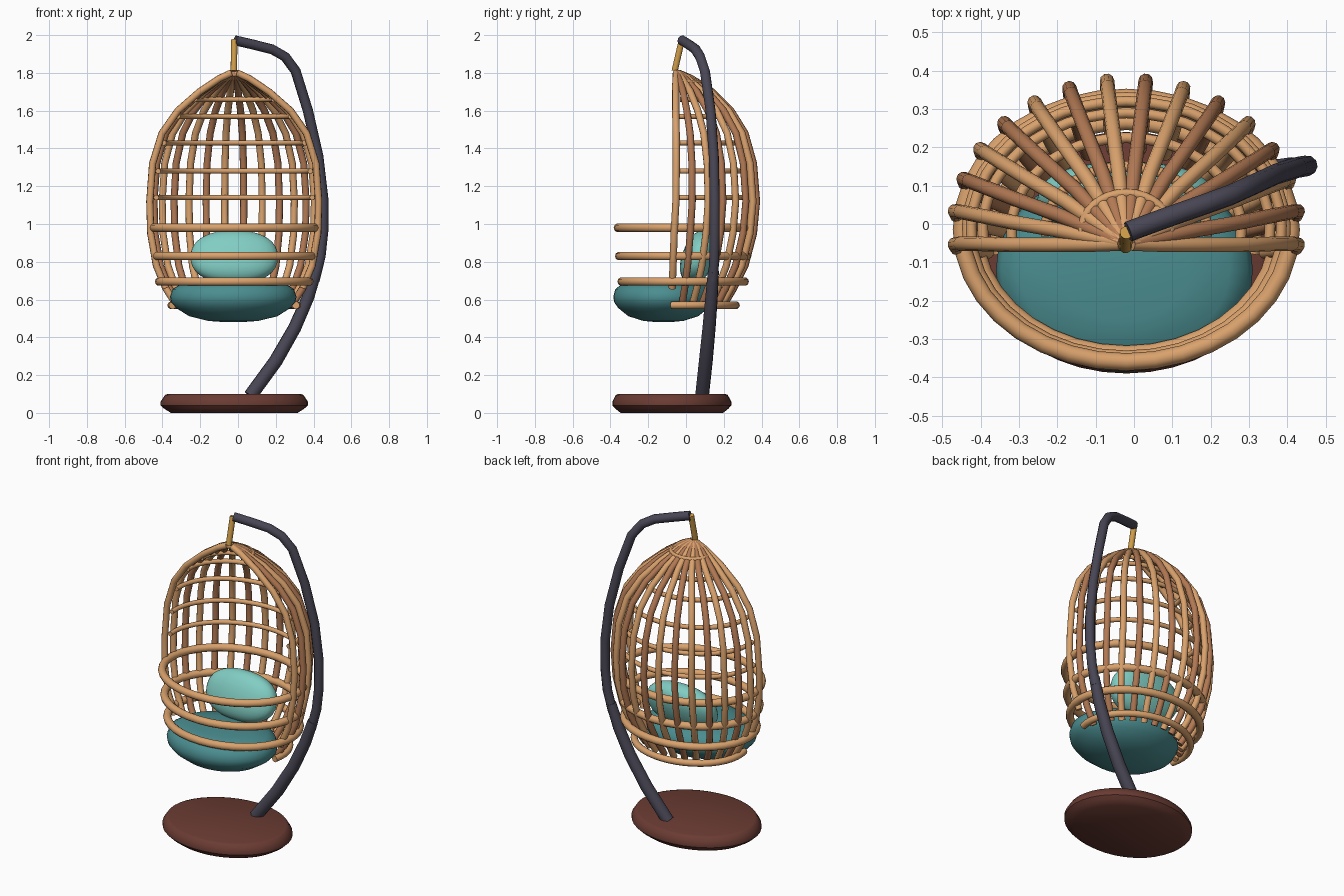
import bpy, bmesh
from math import sin, cos, pi, radians, copysign

if "Cube" in bpy.data.objects:
    bpy.data.objects.remove(bpy.data.objects["Cube"])

CX = -0.02  # the cage hangs slightly off centre


def material(name, r, g, b):
    m = bpy.data.materials.new(name)
    color = [(c / 255) ** 2.2 for c in (r, g, b)] + [1]
    m.use_nodes = True
    m.diffuse_color = color
    m.node_tree.nodes["Principled BSDF"].inputs["Base Color"].default_value = color
    return m


light_cane = material("light cane", 216, 160, 108)
dark_cane = material("dark cane", 176, 120, 84)
slate = material("slate metal", 74, 72, 85)
brass = material("brass", 205, 155, 75)
teal = material("teal fabric", 76, 140, 143)
aqua = material("aqua fabric", 128, 204, 194)
walnut = material("dark walnut", 106, 62, 54)


def finish(ob, mat):
    ob.data.materials.clear()
    ob.data.materials.append(mat)
    bpy.ops.object.select_all(action='DESELECT')
    ob.select_set(True)
    bpy.context.view_layer.objects.active = ob
    if ob.type == 'CURVE':
        bpy.ops.object.convert(target='MESH')
    bpy.ops.object.shade_smooth_by_angle(angle=radians(40))
    return bpy.context.object


def tubes(name, paths, radius, mat, closed=False, scales=None):
    """Round tubes along one or more paths, as one object."""
    cu = bpy.data.curves.new(name, 'CURVE')
    cu.dimensions = '3D'
    cu.bevel_depth = radius
    cu.bevel_resolution = 3
    cu.use_fill_caps = True
    for path in paths:
        s = cu.splines.new('POLY')
        s.points.add(len(path) - 1)
        s.use_cyclic_u = closed
        for i, (p, co) in enumerate(zip(s.points, path)):
            p.co = (*co, 1)
            p.radius = scales[i] if scales else 1
    ob = bpy.data.objects.new(name, cu)
    bpy.context.collection.objects.link(ob)
    return finish(ob, mat)


def lathe(name, profile, center, rx, ry, mat, seg=40):
    """Elliptical solid from (radius factor, z) points, bottom to top."""
    bm = bmesh.new()
    rows = []
    for f, z in profile:
        rows.append([bm.verts.new((center[0] + rx * f * cos(2 * pi * i / seg),
                                   center[1] + ry * f * sin(2 * pi * i / seg), z))
                     for i in range(seg)])
    for low, high in zip(rows, rows[1:]):
        for i in range(seg):
            j = (i + 1) % seg
            bm.faces.new((low[i], low[j], high[j], high[i]))
    bm.faces.new(rows[0][::-1])
    bm.faces.new(rows[-1])
    me = bpy.data.meshes.new(name)
    bm.to_mesh(me)
    bm.free()
    ob = bpy.data.objects.new(name, me)
    bpy.context.collection.objects.link(ob)
    return finish(ob, mat)


def arc(z, a, b, start, end, n, cy=-0.015):
    return [(CX + a * cos(t), cy + b * sin(t), z)
            for t in (radians(start + (end - start) * i / n) for i in range(n + 1))]


# Round base
lathe("base", [(0.86, 0), (0.95, 0.022), (1, 0.04), (1, 0.06), (0.94, 0.095), (0.9, 0.1)],
      (CX, -0.075), 0.39, 0.315, walnut)

# Bent stand in two tubes
tubes("lower_pole", [[(0.065, 0.085, 0.09), (0.2, 0.105, 0.275), (0.3, 0.122, 0.45),
                      (0.37, 0.135, 0.61), (0.415, 0.145, 0.75)]],
      0.037, slate, scales=[1, 1, 0.95, 0.9, 0.8])
tubes("upper_pole", [[(0.405, 0.143, 0.7), (0.437, 0.15, 0.83), (0.452, 0.152, 0.97),
                      (0.452, 0.152, 1.13), (0.425, 0.147, 1.36), (0.37, 0.13, 1.6),
                      (0.305, 0.1, 1.81), (0.25, 0.075, 1.885), (0.18, 0.05, 1.925),
                      (0.08, 0.015, 1.95), (-0.015, -0.02, 1.972)]], 0.027, slate)

# Hanger link
tubes("hanger_link", [[(-0.02, -0.022, 1.975), (-0.022, -0.06, 1.81)]], 0.017, brass)

# Vertical ribs: height, half width, back y, centre y
rib_profile = [
    (1.80, 0.015, -0.04, -0.05), (1.77, 0.08, 0.03, -0.045), (1.70, 0.185, 0.14, -0.035),
    (1.60, 0.30, 0.24, -0.025), (1.48, 0.385, 0.315, -0.015), (1.32, 0.435, 0.36, -0.01),
    (1.12, 0.45, 0.376, -0.01), (0.95, 0.445, 0.36, -0.02), (0.78, 0.415, 0.315, -0.03),
    (0.66, 0.365, 0.255, -0.04), (0.56, 0.30, 0.195, -0.05)]
RIBS = 16
light_ribs, dark_ribs = [], []
for k in range(RIBS):
    t = pi / 2 + (7.5 - k) * pi / 14
    edge = k in (0, RIBS - 1)
    path = [(CX + a * cos(t), c + (back - c) * sin(t), z) for z, a, back, c in rib_profile]
    if edge:
        path.pop()
    (light_ribs if edge or k % 2 else dark_ribs).append(path)
tubes("light_ribs", light_ribs, 0.019, light_cane)
tubes("dark_ribs", dark_ribs, 0.019, dark_cane)

# Full hoops around the seat
for name, z, a, b in (("upper_hoop", 0.98, 0.43, 0.345), ("middle_hoop", 0.83, 0.415, 0.338),
                      ("lower_hoop", 0.695, 0.397, 0.325)):
    tubes(name, [arc(z, a, b, 0, 360, 36)[:-1]], 0.023, light_cane, closed=True)

# Half hoops across the back
tubes("bottom_half_hoop", [arc(0.57, 0.335, 0.28, -13, 193, 24)], 0.02, light_cane)
tubes("back_hoops", [arc(z, a, b, -6, 186, 24) for z, a, b in (
    (1.14, 0.415, 0.345), (1.28, 0.405, 0.335), (1.43, 0.375, 0.305),
    (1.57, 0.30, 0.24), (1.66, 0.21, 0.165))], 0.014, light_cane)
tubes("crown_hoop", [arc(1.75, 0.115, 0.095, -5, 185, 16)], 0.012, light_cane)

# Seat cushion
lathe("seat_cushion", [(0.12, 0.48), (0.4, 0.487), (0.7, 0.512), (0.9, 0.555), (0.98, 0.585),
                       (1, 0.615), (0.96, 0.655), (0.82, 0.685), (0.5, 0.7), (0.1, 0.705)],
      (-0.025, -0.12), 0.335, 0.265, teal)

# Back pillow: a squared-off ellipsoid leaning back
bpy.ops.mesh.primitive_uv_sphere_add(segments=32, ring_count=18, radius=1,
                                     location=(-0.02, 0.065, 0.825))
pillow = bpy.context.object
pillow.name = "back_pillow"
for v in pillow.data.vertices:
    v.co = [s * copysign(abs(c) ** 0.88, c) for s, c in zip((0.232, 0.085, 0.145), v.co)]
pillow.rotation_euler.x = radians(-20)
finish(pillow, aqua)
